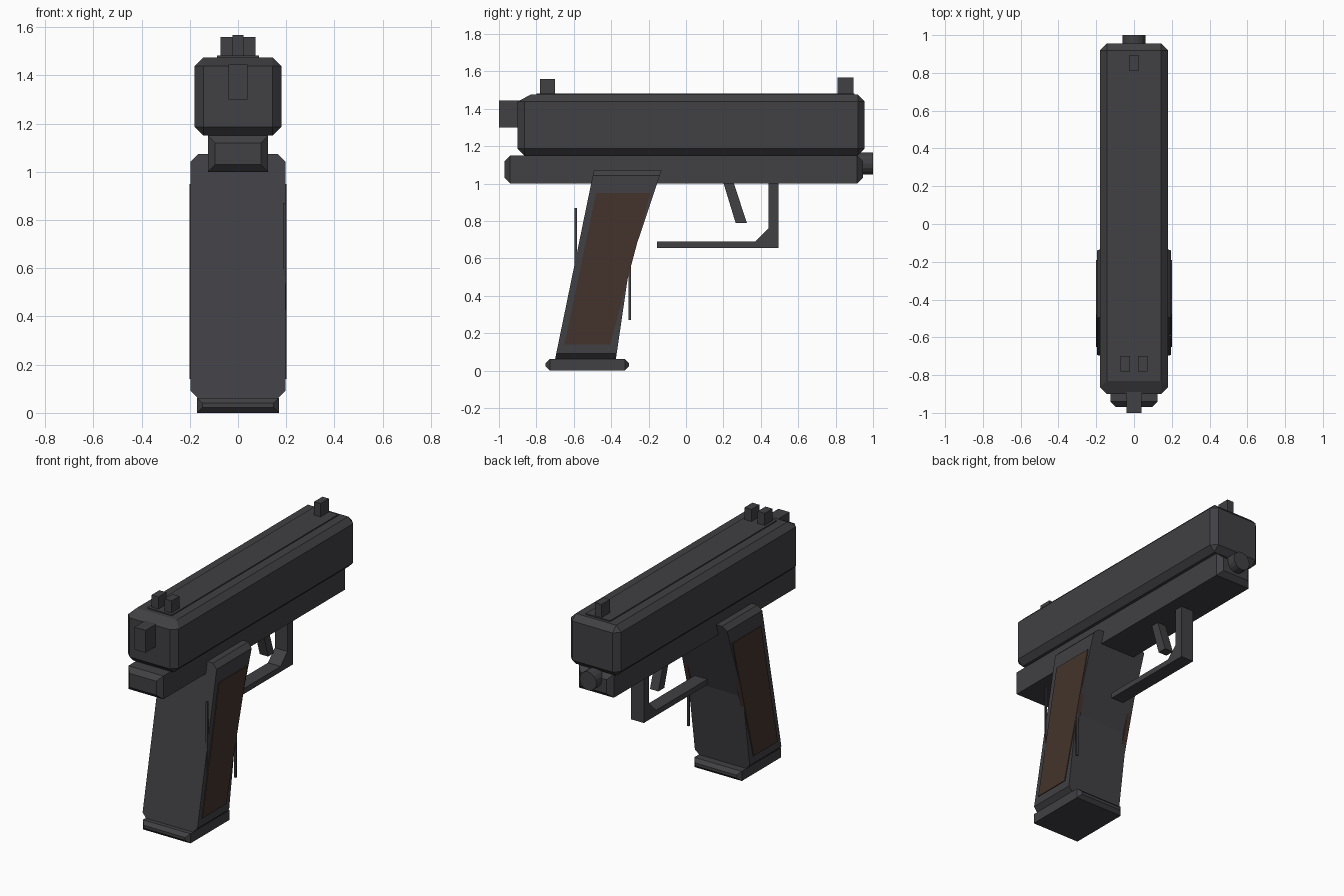
import bpy, bmesh, math
from mathutils import Matrix

if "Cube" in bpy.data.objects:
    bpy.data.objects.remove(bpy.data.objects["Cube"])


def material(name, rgb):
    m = bpy.data.materials.new(name)
    m.diffuse_color = (*rgb, 1)
    m.use_nodes = True
    m.node_tree.nodes["Principled BSDF"].inputs["Base Color"].default_value = m.diffuse_color
    return m


STEEL = material("dark steel", (0.052, 0.052, 0.058))
WOOD = material("dark brown wood", (0.056, 0.034, 0.025))


def finish(bm, name, mat):
    bmesh.ops.recalc_face_normals(bm, faces=bm.faces)
    me = bpy.data.meshes.new(name)
    bm.to_mesh(me)
    bm.free()
    me.materials.append(mat)
    ob = bpy.data.objects.new(name, me)
    bpy.context.collection.objects.link(ob)
    return ob


def prism(name, pts, x0, x1, mat=STEEL, bevel=0, rule=lambda e: True, tweak=None):
    """Extrude a (y, z) profile from x0 to x1, chamfering edges chosen by rule."""
    bm = bmesh.new()
    face = bm.faces.new([bm.verts.new((x0, y, z)) for y, z in pts])
    ext = bmesh.ops.extrude_face_region(bm, geom=[face])["geom"]
    for v in ext:
        if isinstance(v, bmesh.types.BMVert):
            v.co.x = x1
    bmesh.ops.recalc_face_normals(bm, faces=bm.faces)
    if bevel:
        bmesh.ops.bevel(bm, geom=[e for e in bm.edges if rule(e)], offset=bevel,
                        offset_type='OFFSET', segments=1, profile=0.5,
                        affect='EDGES', clamp_overlap=True)
    if tweak:
        for v in bm.verts:
            tweak(v)
    return finish(bm, name, mat)


def box(name, x0, x1, y0, y1, z0, z1, **kw):
    return prism(name, [(y0, z0), (y1, z0), (y1, z1), (y0, z1)], x0, x1, **kw)


def end_edges(y0, y1):
    return lambda e: any(all(abs(v.co.y - y) < 1e-4 for v in e.verts) for y in (y0, y1))


# Slide with a longer slope at the rear top edge
def slope_rear(v):
    if v.co.y < -0.8 and v.co.z > 1.47:
        v.co.y = -0.83


box("slide", -0.18, 0.18, -0.9, 0.955, 1.15, 1.475, bevel=0.036, tweak=slope_rear)
box("slide_rib", -0.088, 0.088, -0.8, 0.9, 1.46, 1.482)

# Frame, with chamfered ends
box("frame", -0.125, 0.125, -0.97, 0.945, 1.0, 1.15, bevel=0.03, rule=end_edges(-0.97, 0.945))

# Muzzle
bm = bmesh.new()
bmesh.ops.create_cone(bm, cap_ends=True, segments=16, radius1=0.06, radius2=0.06, depth=0.2,
                      matrix=Matrix.Translation((0, 0.9, 1.107)) @ Matrix.Rotation(math.pi / 2, 4, 'X'))
finish(bm, "barrel", STEEL)

# Hammer and sights
box("hammer", -0.04, 0.04, -1.0, -0.88, 1.3, 1.445)
box("front_sight", -0.023, 0.023, 0.81, 0.895, 1.46, 1.568)
for side, s in (("left", -1), ("right", 1)):
    box("rear_sight_" + side, min(s * 0.022, s * 0.072), max(s * 0.022, s * 0.072),
        -0.78, -0.7, 1.46, 1.56)

# Slanted grip, bent along its front edge
prism("grip", [(-0.70, 0.06), (-0.375, 0.06), (-0.302, 0.56), (-0.13, 1.073), (-0.492, 1.073)],
      -0.196, 0.196, bevel=0.03,
      rule=lambda e: all(v.co.z > 1.0 for v in e.verts) and abs(e.verts[0].co.x - e.verts[1].co.x) < 0.01
      or all(v.co.z < 0.1 for v in e.verts) and abs(e.verts[0].co.x - e.verts[1].co.x) < 0.01)

# Wooden side panels
for side, s in (("left", -1), ("right", 1)):
    prism("grip_panel_" + side, [(-0.65, 0.14), (-0.405, 0.14), (-0.19, 0.95), (-0.48, 0.95)],
          s * 0.17, s * 0.201, mat=WOOD)

# Thin upright rods on the right of the grip
for name, y in (("rear_rod", -0.59), ("front_rod", -0.301)):
    box(name, 0.186, 0.199, y - 0.006, y + 0.006, 0.27, 0.87)

# Magazine base
box("magazine_base", -0.17, 0.17, -0.75, -0.305, 0, 0.062, bevel=0.022,
    rule=end_edges(-0.75, -0.305))

# Trigger guard with gusset, and trigger
prism("trigger_guard", [(-0.155, 0.655), (0.495, 0.655), (0.495, 1.02), (0.44, 1.02),
                        (0.44, 0.76), (0.37, 0.69), (-0.155, 0.69)], -0.045, 0.045)
prism("trigger", [(0.265, 0.79), (0.325, 0.79), (0.25, 1.02), (0.195, 1.02)], -0.03, 0.03)
